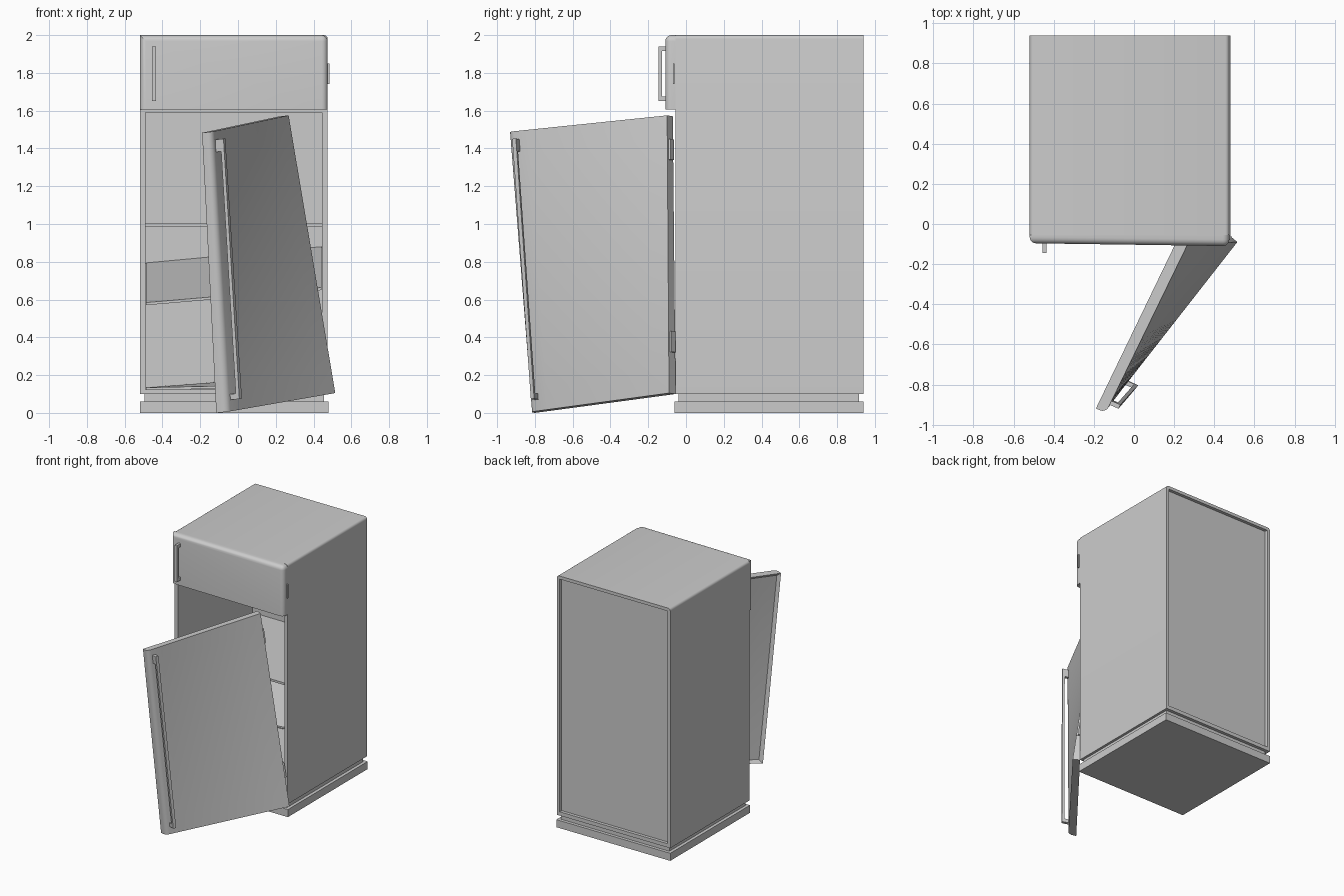
import bpy, bmesh
from mathutils import Vector

cube = bpy.data.objects.get("Cube")
if cube:
    bpy.data.objects.remove(cube, do_unlink=True)

grey = bpy.data.materials.new("light_grey")
grey.use_nodes = True
colour = (0.6, 0.6, 0.6, 1)
grey.diffuse_color = colour
grey.node_tree.nodes["Principled BSDF"].inputs["Base Color"].default_value = colour


def box_mesh(lo, hi):
    bm = bmesh.new()
    bmesh.ops.create_cube(bm, size=1)
    for v in bm.verts:
        v.co = [lo[i] + (v.co[i] + 0.5) * (hi[i] - lo[i]) for i in range(3)]
    return bm


def finish(name, bm, smooth=True):
    bmesh.ops.recalc_face_normals(bm, faces=bm.faces)
    mesh = bpy.data.meshes.new(name)
    bm.to_mesh(mesh)
    bm.free()
    mesh.materials.append(grey)
    ob = bpy.data.objects.new(name, mesh)
    bpy.context.collection.objects.link(ob)
    bpy.ops.object.select_all(action='DESELECT')
    ob.select_set(True)
    bpy.context.view_layer.objects.active = ob
    if smooth:
        bpy.ops.object.shade_smooth_by_angle(angle=0.6)
    return ob


def box(name, lo, hi):
    return finish(name, box_mesh(lo, hi), False)


def bevel_where(bm, rule, width, segments):
    edges = [e for e in bm.edges if rule((e.verts[0].co + e.verts[1].co) / 2)]
    bmesh.ops.bevel(bm, geom=edges, offset=width, segments=segments,
                    profile=0.5, affect='EDGES')


def carve(target, lo, hi):
    cutter = box("cutter", lo, hi)
    cutter.hide_render = True
    mod = target.modifiers.new("cut", 'BOOLEAN')
    mod.operation = 'DIFFERENCE'
    mod.solver = 'EXACT'
    mod.object = cutter
    bpy.context.view_layer.objects.active = target
    bpy.ops.object.modifier_apply(modifier=mod.name)
    bpy.data.objects.remove(cutter, do_unlink=True)


# Cabinet shell, hollow in front and recessed at the back
L, R, FRONT, BACK = -0.52, 0.475, -0.055, 0.94
bm = box_mesh((L, FRONT, 0.1), (R, BACK, 2))
bevel_where(bm, lambda c: c.z > 1.99 and abs(c.x - (L + R) / 2) > 0.4, 0.02, 4)
cabinet = finish("cabinet", bm)
carve(cabinet, (L + 0.03, -0.2, 0.125), (R - 0.03, 0.88, 1.59))
carve(cabinet, (L + 0.025, 0.915, 0.13), (R - 0.025, 1.1, 1.975))

# Plinth
box("base_neck", (-0.495, -0.04, 0.05), (0.455, 0.915, 0.105))
box("base_plate", (L, -0.06, 0), (0.48, BACK, 0.06))

# Freezer door, standing slightly ajar on the right
bm = box_mesh((L, -0.1, 1.605), (R, FRONT, 2))
for v in bm.verts:
    if v.co.y < -0.09:
        v.co.y += 0.004 if v.co.x < 0 else -0.01
bevel_where(bm, lambda c: c.y < -0.08 and c.z > 1.7, 0.032, 5)
finish("freezer_door", bm)
box("freezer_handle_bar", (-0.455, -0.145, 1.65), (-0.435, -0.127, 1.94))
for name, z in (("lower", 1.65), ("upper", 1.915)):
    box("freezer_handle_" + name + "_post", (-0.455, -0.13, z), (-0.435, -0.09, z + 0.025))
box("freezer_hinge", (0.465, -0.07, 1.74), (0.485, -0.06, 1.85))

# Shelves: one straight, one slumped, one fallen to the floor
box("straight_shelf", (-0.49, 0.03, 0.988), (0.445, 0.88, 1.005))


def sloped_shelf(name, front_l, front_r, back_l, back_r):
    bm = box_mesh((-0.488, 0.02, 0), (0.443, 0.875, 0.014))
    for v in bm.verts:
        left = v.co.x < 0
        if v.co.y < 0.4:
            v.co.z += front_l if left else front_r
        else:
            v.co.z += back_l if left else back_r
    finish(name, bm, False)


sloped_shelf("slumped_shelf", 0.57, 0.65, 0.78, 0.866)
sloped_shelf("fallen_shelf", 0.12, 0.14, 0.122, 0.19)

# Twisted door space: hinge to free side, bottom to top, inner to outer
W, H, T = 0.93, 1.48, 0.055
CORNERS = {
    (0, 0): (Vector((0.473, -0.055, 0.1)), Vector((0.515, -0.09, 0.105))),
    (1, 0): (Vector((-0.115, -0.80, 0)), Vector((-0.06, -0.825, 0.005))),
    (0, 1): (Vector((0.22, -0.07, 1.57)), Vector((0.268, -0.1, 1.575))),
    (1, 1): (Vector((-0.19, -0.92, 1.483)), Vector((-0.14, -0.94, 1.488))),
}


def warp(co):
    u, v, d = co.x / W, co.y / H, co.z / T
    total = Vector()
    for (i, j), (inner, outer) in CORNERS.items():
        weight = (u if i else 1 - u) * (v if j else 1 - v)
        total += weight * inner.lerp(outer, d)
    return total


def slice_and_warp(name, bm, nu, nv):
    for axis, size, count in ((0, W, nu), (1, H, nv)):
        for k in range(1, count):
            point, normal = Vector(), Vector()
            point[axis], normal[axis] = size * k / count, 1
            bmesh.ops.bisect_plane(bm, geom=bm.verts[:] + bm.edges[:] + bm.faces[:],
                                   plane_co=point, plane_no=normal)
    for v in bm.verts:
        v.co = warp(v.co)
    return finish(name, bm)


# Main door with rounded free edge and recessed lining
bm = box_mesh((0, 0, 0), (W, H, T))
lining = [f for f in bm.faces if f.calc_center_median().z < 0.001]
bmesh.ops.inset_region(bm, faces=lining, thickness=0.03)
bmesh.ops.translate(bm, verts=lining[0].verts[:], vec=(0, 0, 0.018))
bevel_where(bm, lambda c: c.x > W - 0.001 and c.z > T - 0.001, 0.03, 5)
slice_and_warp("main_door", bm, 8, 12)

# Long door handle and door hinges follow the twist
U = 0.87
door_parts = {
    "door_handle_bar": ((U, 0.06, T + 0.03), (U + 0.022, 1.435, T + 0.048)),
    "door_handle_upper_post": ((U, 1.37, T - 0.005), (U + 0.022, 1.435, T + 0.035)),
    "door_handle_lower_post": ((U, 0.06, T - 0.005), (U + 0.022, 0.09, T + 0.035)),
    "upper_door_hinge": ((-0.012, 1.245, 0.01), (0.005, 1.355, 0.045)),
    "lower_door_hinge": ((-0.012, 0.22, 0.01), (0.005, 0.33, 0.045)),
}
for name, (lo, hi) in door_parts.items():
    slice_and_warp(name, box_mesh(lo, hi), 1, 12)
